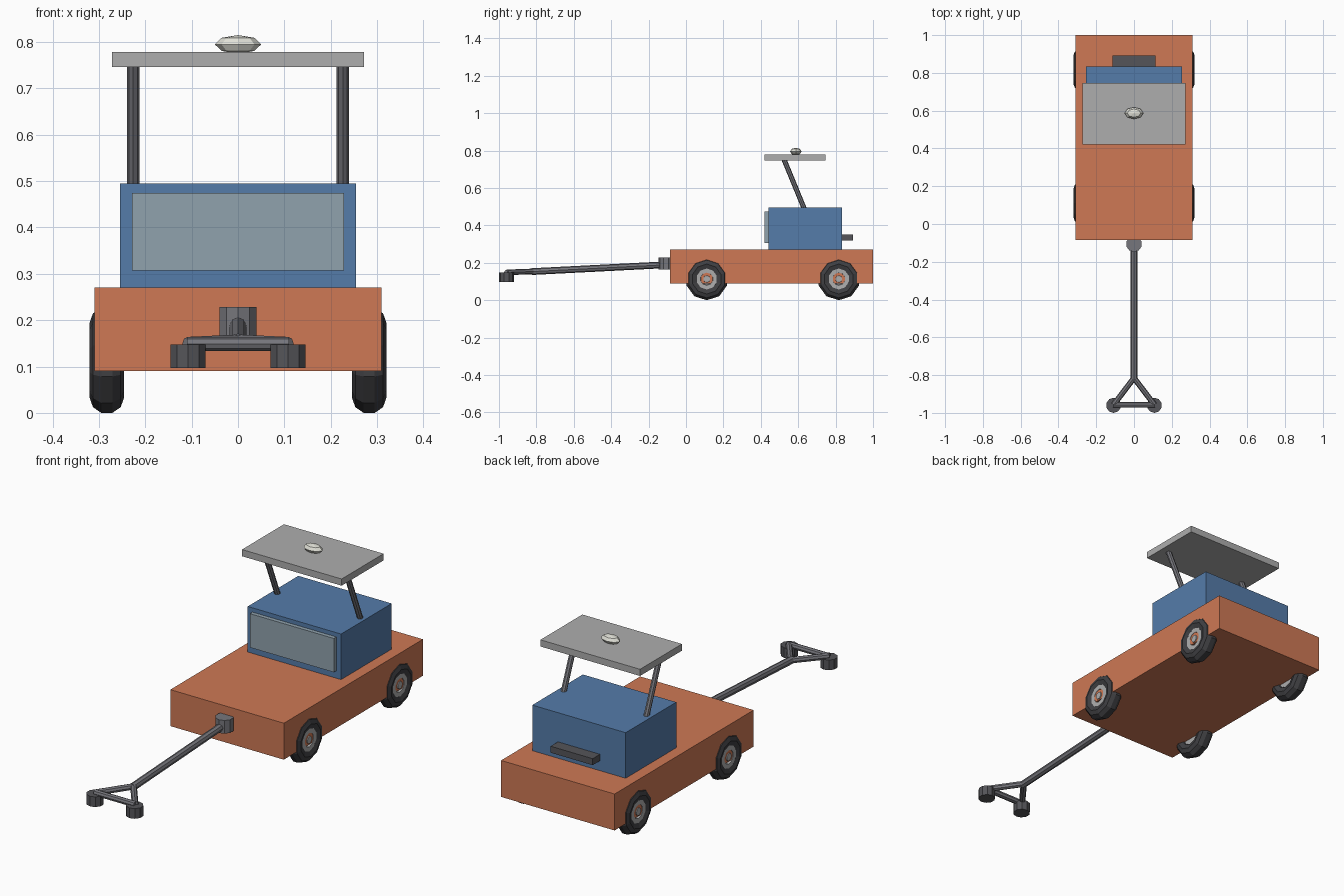
import bpy, math
from mathutils import Vector

if "Cube" in bpy.data.objects:
    bpy.data.objects.remove(bpy.data.objects["Cube"])


def mat(name, col):
    m = bpy.data.materials.new(name)
    m.diffuse_color = (*col, 1)
    m.use_nodes = True
    m.node_tree.nodes["Principled BSDF"].inputs["Base Color"].default_value = m.diffuse_color
    return m


ORANGE = mat("orange_paint", (0.62, 0.19, 0.09))
BLUE = mat("blue_paint", (0.09, 0.20, 0.40))
GLASS = mat("glass", (0.28, 0.36, 0.42))
DARK = mat("dark_metal", (0.09, 0.09, 0.10))
STEEL = mat("steel", (0.18, 0.18, 0.20))
RUBBER = mat("rubber", (0.05, 0.05, 0.055))
GREY = mat("light_grey", (0.42, 0.42, 0.42))
LAMP = mat("lamp", (0.75, 0.75, 0.68))


def finish(name, material):
    ob = bpy.context.object
    ob.name = name
    ob.data.materials.append(material)
    return ob


def box(name, x, y, z, material):
    """Box from (min, max) pairs."""
    bpy.ops.mesh.primitive_cube_add(size=1, location=[sum(p) / 2 for p in (x, y, z)])
    bpy.context.object.scale = [p[1] - p[0] for p in (x, y, z)]
    return finish(name, material)


def rod(name, a, b, r, material, sides=8):
    """Cylinder between two points."""
    a, b = Vector(a), Vector(b)
    bpy.ops.mesh.primitive_cylinder_add(vertices=sides, radius=r, depth=(b - a).length,
                                        location=(a + b) / 2)
    bpy.context.object.rotation_euler = (b - a).to_track_quat('Z', 'Y').to_euler()
    return finish(name, material)


def lathe_mesh(name, profile, sides, material, closed):
    """Turn (radius, x) points around the x axis, with a vertex at the top."""
    verts, faces, n = [], [], len(profile)
    for i in range(sides):
        t = math.tau * i / sides
        verts += [(x, r * math.sin(t), r * math.cos(t)) for r, x in profile]
    for i in range(sides):
        a, b = i * n, (i + 1) % sides * n
        for j in range(n if closed else n - 1):
            k = (j + 1) % n
            faces.append((a + j, a + k, b + k, b + j))
    if not closed:
        faces.append([i * n for i in range(sides)][::-1])
        faces.append([i * n + n - 1 for i in range(sides)])
    me = bpy.data.meshes.new(name)
    me.from_pydata(verts, [], faces)
    me.materials.append(material)
    return me


# Body
box("chassis", (-0.31, 0.31), (-0.085, 1.0), (0.09, 0.27), ORANGE)
box("cab", (-0.255, 0.255), (0.44, 0.835), (0.27, 0.495), BLUE)
box("windshield", (-0.229, 0.229), (0.42, 0.445), (0.307, 0.474), GLASS)
box("rear_bar", (-0.115, 0.115), (0.83, 0.892), (0.319, 0.351), DARK)

# Canopy, posts and beacon
box("roof", (-0.272, 0.272), (0.42, 0.747), (0.746, 0.779), GREY)
for s, side in ((-1, "left"), (1, "right")):
    rod(f"roof_post_{side}", (s * 0.226, 0.634, 0.485), (s * 0.226, 0.523, 0.755), 0.0135, STEEL)
bpy.ops.mesh.primitive_uv_sphere_add(segments=8, ring_count=4, location=(0, 0.587, 0.795))
bpy.context.object.scale = (0.05, 0.031, 0.02)
finish("beacon", LAMP)

# Wheels: ten-sided tyre with a dished rim
R = 0.1135
tyre = lathe_mesh("tyre", [(0.045, 0.012), (0.056, 0.030), (0.080, 0.0375), (0.101, 0.030),
                           (R, 0.012), (R, -0.012), (0.101, -0.030), (0.080, -0.0375),
                           (0.056, -0.030), (0.045, -0.012)], 10, RUBBER, True)
rim = lathe_mesh("rim", [(0.057, -0.024), (0.057, 0.030), (0.034, 0.029), (0.031, 0.018),
                         (0.021, 0.018), (0.018, 0.031)], 10, GREY, False)
for s, side in ((-1, "left"), (1, "right")):
    for y, end in ((0.111, "front"), (0.817, "rear")):
        for me in (tyre, rim):
            ob = bpy.data.objects.new(f"{end}_{side}_{me.name}", me)
            ob.location = (s * 0.283, y, R)
            ob.rotation_euler.z = 0 if s > 0 else math.pi
            bpy.context.collection.objects.link(ob)

# Tow bar with forked end
rod("tow_pivot", (0, -0.106, 0.163), (0, -0.106, 0.228), 0.042, STEEL, 10)
rod("tow_bar", (0, -0.10, 0.19), (0, -0.825, 0.153), 0.018, STEEL)
rod("tow_cross_bar", (-0.11, -0.957, 0.149), (0.11, -0.957, 0.149), 0.015, STEEL)
for s, side in ((-1, "left"), (1, "right")):
    rod(f"tow_fork_{side}", (0, -0.815, 0.154), (s * 0.108, -0.957, 0.149), 0.015, STEEL)
    rod(f"tow_foot_{side}", (s * 0.108, -0.96, 0.097), (s * 0.108, -0.96, 0.147), 0.04, DARK, 10)
